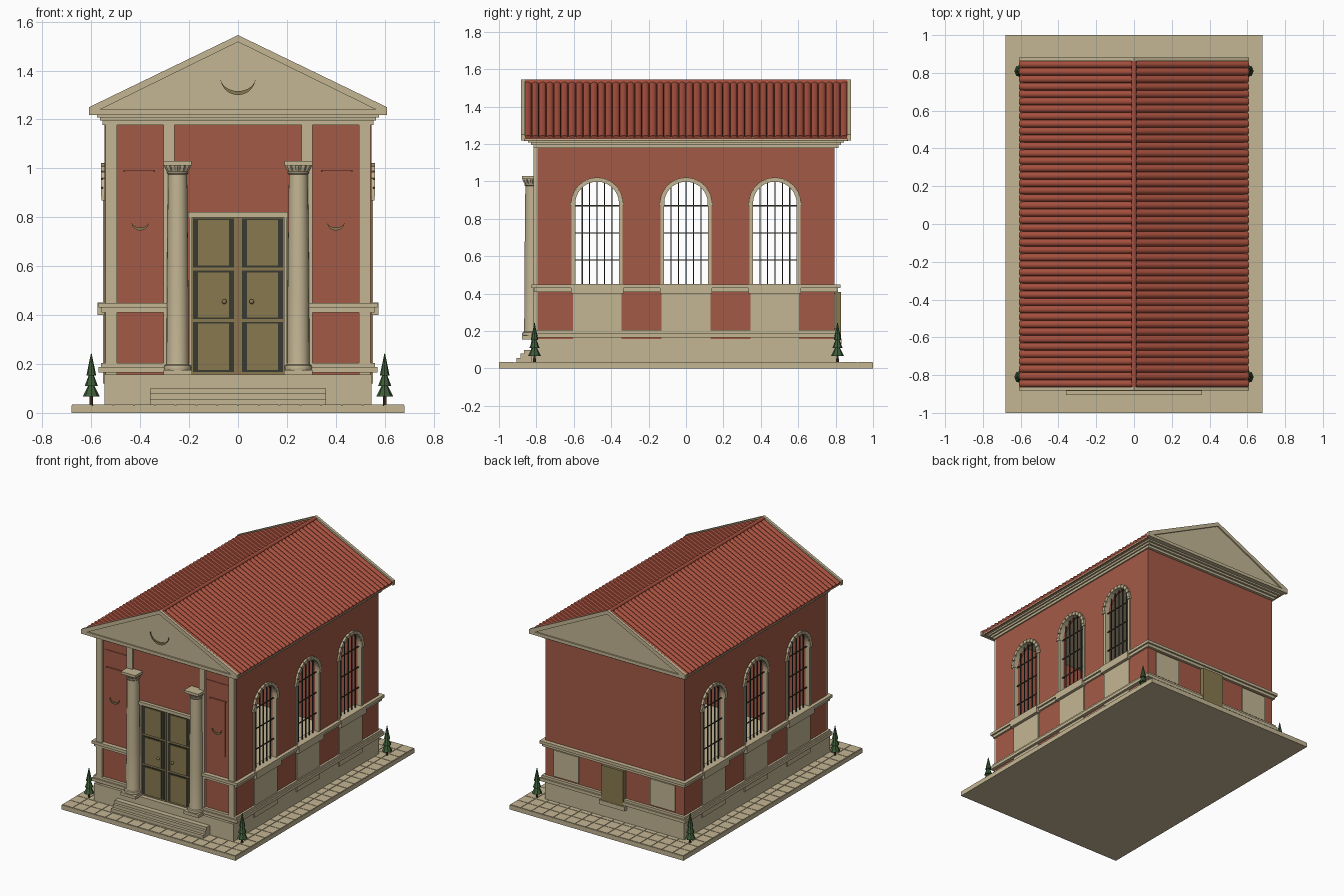
import bpy, bmesh, math
from mathutils import Matrix, Vector

if "Cube" in bpy.data.objects:
    bpy.data.objects.remove(bpy.data.objects["Cube"])

def mat(name, r, g, b):
    m = bpy.data.materials.new(name)
    m.diffuse_color = tuple((c / 255 / 12.92 if c < 10 else ((c / 255 + .055) / 1.055) ** 2.4) for c in (r, g, b)) + (1,)
    m.use_nodes = True
    m.node_tree.nodes["Principled BSDF"].inputs["Base Color"].default_value = m.diffuse_color
    return m

STONE = mat("beige stone", 196, 182, 148)
RED = mat("red plaster", 164, 90, 70)
TILE = mat("roof tile red", 166, 80, 62)
OLIVE = mat("olive bronze", 136, 121, 78)
DARK = mat("dark metal", 58, 58, 50)
GREEN = mat("tree green", 62, 92, 56)
TRUNK = mat("trunk brown", 84, 64, 44)

def finish(bm, name, m, smooth=None):
    bmesh.ops.recalc_face_normals(bm, faces=bm.faces[:])
    me = bpy.data.meshes.new(name)
    bm.to_mesh(me)
    bm.free()
    me.materials.append(m)
    ob = bpy.data.objects.new(name, me)
    bpy.context.collection.objects.link(ob)
    if smooth:
        bpy.ops.object.select_all(action='DESELECT')
        ob.select_set(True)
        bpy.context.view_layer.objects.active = ob
        bpy.ops.object.shade_smooth_by_angle(angle=math.radians(smooth))
    return ob

def boxes(name, m, items, mirror=False):
    """Boxes given as x0, x1, y0, y1, z0, z1; optionally repeated at -x."""
    bm = bmesh.new()
    for x0, x1, y0, y1, z0, z1 in items:
        for s in ((1, -1) if mirror else (1,)):
            M = Matrix.Translation((s * (x0 + x1) / 2, (y0 + y1) / 2, (z0 + z1) / 2))
            M = M @ Matrix.Diagonal((x1 - x0, y1 - y0, z1 - z0, 1))
            bmesh.ops.create_cube(bm, size=1, matrix=M)
    return finish(bm, name, m)

def plate(name, m, loops, depth, M, smooth=None):
    """Flat outline (later loops are holes) given a depth, placed by matrix M."""
    bm = bmesh.new()
    edges = []
    for loop in loops:
        vs = [bm.verts.new((p[0], p[1], 0)) for p in loop]
        edges += [bm.edges.new((vs[i - 1], vs[i])) for i in range(len(vs))]
    if len(loops) == 1:
        bm.faces.new(vs)
    else:
        bmesh.ops.triangle_fill(bm, use_beauty=True, edges=edges, normal=(0, 0, 1))
    r = bmesh.ops.extrude_face_region(bm, geom=bm.faces[:])
    bmesh.ops.translate(bm, vec=(0, 0, depth), verts=[v for v in r['geom'] if isinstance(v, bmesh.types.BMVert)])
    bm.transform(M)
    return finish(bm, name, m, smooth)

def facing_y(y, s=-1):   # outline in x/z, depth grows towards s*y
    return Matrix(((1, 0, 0, 0), (0, 0, s, y), (0, 1, 0, 0), (0, 0, 0, 1)))

def facing_x(x, s):      # outline in y/z, depth grows towards s*x
    return Matrix(((0, 0, s, s * x), (1, 0, 0, 0), (0, 1, 0, 0), (0, 0, 0, 1)))

def lathe(name, m, prof, x, y, n=24, smooth=35, star=()):
    """Turned shape from (radius, z); rings listed in star get alternating radius."""
    bm = bmesh.new()
    rings = []
    for k, (r, z) in enumerate(prof):
        rings.append([bm.verts.new((x + r * f * math.cos(2 * math.pi * i / n), y + r * f * math.sin(2 * math.pi * i / n), z))
                      for i in range(n) for f in [.86 if k in star and i % 2 else 1]])
    for a, b in zip(rings, rings[1:]):
        for i in range(n):
            bm.faces.new((a[i - 1], a[i], b[i], b[i - 1]))
    bm.faces.new(rings[0])
    bm.faces.new(rings[-1])
    return finish(bm, name, m, smooth)

# pavement: slab with square paving stones
boxes("pavement_slab", STONE, [(-.68, .68, -1, 1, 0, .031)])
px, py = 1.36 / 16, 2 / 24
boxes("paving_stones", STONE, [(-.68 + i * px + .002, -.68 + (i + 1) * px - .002, -1 + j * py + .002, -1 + (j + 1) * py - .002, .03, .035)
                               for i in range(16) for j in range(24)])

# podium and front steps
boxes("podium", STONE, [(-.545, .545, -.83, .8, .03, .158)])
boxes("front_steps", STONE, [(-.36, .36, y, -.82, .03, z) for y, z in ((-.905, .057), (-.885, .079), (-.865, .1))])

# walls with arched openings on both sides
WIN = (-.475, 0, .475)
def arch(c, w, z0, zs=.882, n=14):
    return [(c - w, z0), (c + w, z0)] + [(c + w * math.cos(math.pi * i / n), zs + w * math.sin(math.pi * i / n)) for i in range(n + 1)]

boxes("end_walls", RED, [(-.544, .544, -.795, -.755, .155, 1.185), (-.544, .544, .755, .795, .155, 1.185)])
for s, side in ((1, "right"), (-1, "left")):
    plate(side + "_wall", RED, [[(-.795, .155), (.795, .155), (.795, 1.185), (-.795, 1.185)]] + [arch(c, .118, .45) for c in WIN],
          .04, facing_x(.505, s))
    for c in WIN:
        plate(side + "_window_surround", STONE, [arch(c, .136, .435), arch(c, .117, .452)], .03, facing_x(.522, s))
        # wedge stones round the arch
        for k in range(11):
            a0, a1 = (math.pi * (k + e) / 11 for e in (.08, .92))
            plate(side + "_arch_stone", STONE, [[(c + r * math.cos(a), .882 + r * math.sin(a))
                  for r, a in ((.117, a0), (.14, a0), (.14, a1), (.117, a1))]], .035, facing_x(.525, s))

# window sills, imposts, panels below the windows
boxes("window_sills", STONE, [(.5, .574, c - .14, c + .14, .4, .452) for c in WIN], True)
boxes("window_imposts", STONE, [(.53, .558, c + t * .13 - .014, c + t * .13 + .014, .868, .888) for c in WIN for t in (-1, 1)], True)
boxes("panels_below_windows", STONE, [(.53, .552, c - .13, c + .13, .12, .43) for c in WIN], True)

# window grilles
bars = []
for c in WIN:
    for d in (-.08, -.04, 0, .04, .08):
        top = .882 + math.sqrt(.118 ** 2 - d * d)
        bars.append((.527, .533, c + d - .003, c + d + .003, .45, top))
    bars += [(.527, .533, c - .118, c + .118, z - .003, z + .003) for z in (.58, .725, .87)]
boxes("window_grilles", DARK, bars, True)

# mouldings running round the building: base and sill height
for name, steps in (("base_moulding", ((.166, .188, .57), (.188, .205, .56))), ("sill_moulding", ((.41, .43, .558), (.43, .45, .57)))):
    items = []
    for z0, z1, x in steps:
        e = x - .545 + .8
        items += [(.53, x, -e, e, z0, z1), (.29, x, -e, -.78, z0, z1), (0, x, .78, e, z0, z1)]
    boxes(name, STONE, items, True)

# pilasters and plaster panels on the front
boxes("pilasters", STONE, [(.495, .541, -.815, -.79, .155, 1.185), (.26, .305, -.81, -.79, .155, 1.185)], True)
boxes("front_wall_panels", RED, [(.31, .49, -.799, -.79, .47, 1.11), (.347, .461, -.804, -.79, .6, .985),
                                 (.34, .468, -.807, -.79, .985, .993)], True)

# entablature
boxes("entablature", STONE, [(-x, x, -y, y, z0, z1) for x, y, z0, z1 in
      ((.555, .815, 1.178, 1.195), (.565, .83, 1.195, 1.209), (.577, .845, 1.209, 1.222), (.6, .872, 1.22, 1.24))])

# pediments front and back
outer = [(-.61, 1.218), (.61, 1.218), (.61, 1.25), (0, 1.545), (-.61, 1.25)]
inner = [(-.565, 1.24), (.565, 1.24), (0, 1.517)]
for s, end in ((-1, "front"), (1, "back")):
    plate(end + "_pediment_frame", STONE, [outer, inner], .02, facing_y(s * .862, s))
    plate(end + "_pediment_field", STONE, [[(-.6, 1.225), (.6, 1.225), (0, 1.53)]], .022, facing_y(s * .85, s))

# hanging garlands
def garland(name, cx, cz, r, th, y):
    n = 16
    pts = [(cx + r * math.cos(math.pi * i / n), cz - r * math.sin(math.pi * i / n)) for i in range(n + 1)]
    pts += [(cx + r * math.cos(math.pi * i / n), cz - (r - th) * math.sin(math.pi * i / n)) for i in range(n - 1, 0, -1)]
    plate(name, OLIVE, [pts], .012, facing_y(y))
garland("pediment_garland", 0, 1.372, .072, .016, -.868)
for s in (-1, 1):
    garland("panel_garland", s * .4, .782, .036, .012, -.8)

# ribbed tile roof
a = math.atan2(.292, .61)
length = math.hypot(.292, .61)
N, Y = 44, .865
pitch = 2 * Y / N
prof = [(-Y, -.034), (Y, -.034)]
for k in range(N):
    c = Y - (k + .5) * pitch
    prof += [(c + pitch * .5 * math.cos(math.pi * i / 6), -.019 + .018 * math.sin(math.pi * i / 6)) for i in range(6)]
prof.append((-Y, -.019))
for s, side in ((1, "right"), (-1, "left")):
    M = Matrix(((0, s * math.sin(a), s * math.cos(a), 0), (1, 0, 0, 0), (0, math.cos(a), -math.sin(a), 1.54), (0, 0, 0, 1)))
    plate(side + "_roof_slope", TILE, [prof], length, M, 40)
bm = bmesh.new()
bmesh.ops.create_cone(bm, cap_ends=True, segments=12, radius1=.014, radius2=.014, depth=2 * Y,
                      matrix=Matrix.Translation((0, 0, 1.53)) @ Matrix.Rotation(math.pi / 2, 4, 'X'))
finish(bm, "ridge_tile", TILE, 40)

# columns
for s in (-1, 1):
    x, y = s * .247, -.82
    lathe("column_shaft", STONE, [(.054, .175), (.056, .184), (.054, .193), (.047, .197), (.045, .21), (.044, .5),
                                  (.039, .975), (.044, .98), (.044, .986), (.039, .988)], x, y)
    lathe("column_capital", STONE, [(.04, .985), (.046, .992), (.054, 1.008), (.054, 1.014)], x, y, 24, None, (1, 2, 3))
    boxes("column_plinth_and_abacus", STONE, [(x - .058, x + .058, y - .058, -.79, .155, .176),
                                              (x - .057, x + .057, y - .057, -.79, 1.012, 1.03)])

# front double door
boxes("door_surround", STONE, [(-.205, .205, -.818, -.79, .8, .822), (-.2, -.188, -.812, -.79, .155, .8), (.188, .2, -.812, -.79, .155, .8)])
boxes("door_leaves", OLIVE, [(.002, .19, -.8, -.78, .155, .8)], True)
rows = ((.168, .372), (.384, .582), (.595, .795))
boxes("door_panel_frames", DARK, [(.016, .184, -.804, -.79, z0, z1) for z0, z1 in rows], True)
boxes("door_panels", OLIVE, [(.036, .164, -.808, -.79, z0 + .007, z1 - .007) for z0, z1 in rows], True)
for s in (-1, 1):
    bm = bmesh.new()
    bmesh.ops.create_uvsphere(bm, u_segments=12, v_segments=8, radius=.01, matrix=Matrix.Translation((s * .056, -.814, .455)))
    finish(bm, "door_knob", OLIVE, 40)

# back door and panels
boxes("back_door", OLIVE, [(-.085, .085, .79, .828, .158, .408)])
boxes("back_door_step", STONE, [(-.1, .1, .79, .832, .13, .16)])
boxes("back_panels", STONE, [(.28, .475, .79, .803, .215, .4)], True)

# small conifers at the four corners
for sx in (-1, 1):
    for sy in (-1, 1):
        x, y = sx * .6, sy * .81
        lathe("tree_trunk", TRUNK, [(.007, .03), (.006, .1)], x, y, 8, None)
        for r, z0, z1 in ((.034, .068, .135), (.027, .11, .178), (.02, .152, .243)):
            lathe("tree_foliage", GREEN, [(r, z0), (.0015, z1)], x, y, 8, None)
